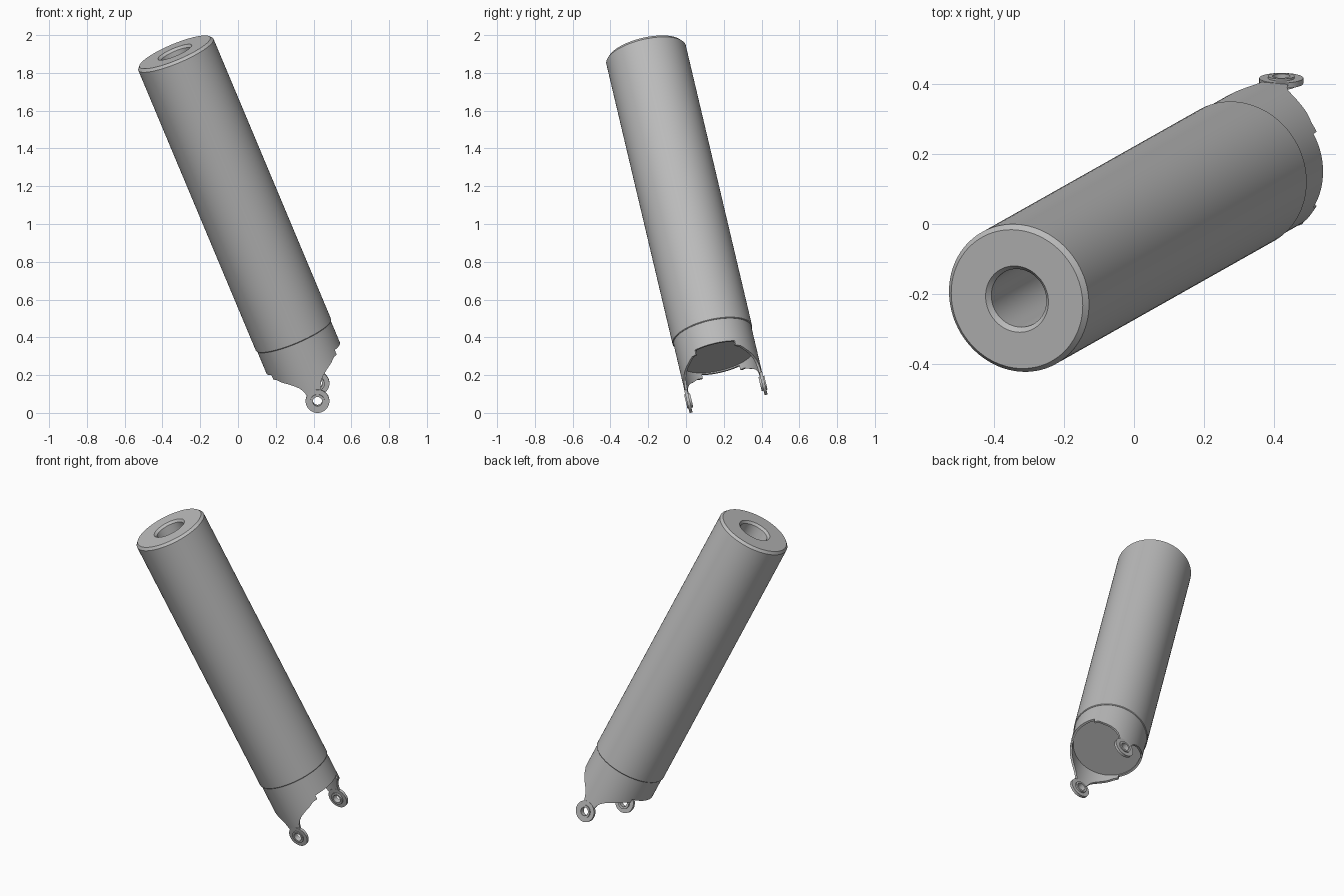
import bpy, bmesh, math
from mathutils import Matrix, Vector

cube = bpy.data.objects.get("Cube")
if cube:
    bpy.data.objects.remove(cube, do_unlink=True)

grey = bpy.data.materials.new("plain grey")
grey.use_nodes = True
colour = (0.5, 0.5, 0.5, 1)
grey.diffuse_color = colour
grey.node_tree.nodes["Principled BSDF"].inputs["Base Color"].default_value = colour

# Tilted frame: z along the tube, y towards the rear ear, origin at the seam
AXIS = Vector((-0.378, -0.213, 0.901)).normalized()
REAR = Vector((0, AXIS.z, -AXIS.y)).normalized()
SIDE = REAR.cross(AXIS)
FRAME = Matrix((SIDE, REAR, AXIS)).transposed().to_4x4()
FRAME.translation = (0.295, 0.14, 0.41)

LENGTH = 1.665      # tube length above the seam
SKIRT_R = 0.211
WALL = 0.013
EAR_Z = -0.333


def finish(name, bm, matrix):
    bmesh.ops.remove_doubles(bm, verts=bm.verts, dist=1e-6)
    bmesh.ops.recalc_face_normals(bm, faces=bm.faces)
    bm.transform(matrix)
    mesh = bpy.data.meshes.new(name)
    bm.to_mesh(mesh)
    bm.free()
    mesh.materials.append(grey)
    obj = bpy.data.objects.new(name, mesh)
    bpy.context.collection.objects.link(obj)
    bpy.ops.object.select_all(action="DESELECT")
    obj.select_set(True)
    bpy.context.view_layer.objects.active = obj
    bpy.ops.object.shade_smooth_by_angle(angle=math.radians(30))


def lathe(name, profile, matrix, steps=96, closed=False):
    """Turn a (radius, height) profile about z."""
    bm = bmesh.new()
    verts = [bm.verts.new((r, 0, z)) for r, z in profile]
    pairs = list(zip(verts, verts[1:]))
    if closed:
        pairs.append((verts[-1], verts[0]))
    edges = [bm.edges.new(p) for p in pairs]
    bmesh.ops.spin(bm, geom=verts + edges, cent=(0, 0, 0), axis=(0, 0, 1),
                   angle=math.tau, steps=steps, use_merge=True)
    finish(name, bm, matrix)


def washer(name, inner, outer, low, high, matrix):
    lathe(name, [(inner, low), (outer, low), (outer, high), (inner, high)],
          matrix, 48, True)


# Tube with chamfered top, deep bore and the recessed floor below the seam
lathe("tube_body", [
    (0, -0.125), (0.204, -0.125), (0.204, 0), (0.213, 0), (0.216, 0.004),
    (0.216, LENGTH - 0.015), (0.203, LENGTH), (0.097, LENGTH),
    (0.085, LENGTH - 0.014), (0.085, LENGTH - 0.8), (0, LENGTH - 0.8)], FRAME)

# Lower edge of the skirt: sideways offset and height, from side to ear
EDGE = [(SKIRT_R, -0.132), (0.1811, -0.132), (0.1809, -0.158), (0.165, -0.16),
        (0.14, -0.18), (0.11, -0.197), (0.08, -0.218), (0.06, -0.238),
        (0.048, -0.26), (0.04, -0.287), (0, -0.287)]


def edge_height(u):
    for (u0, z0), (u1, z1) in zip(EDGE, EDGE[1:]):
        if u >= u1:
            return z0 + (z1 - z0) * (u0 - u) / (u0 - u1)
    return EDGE[-1][1]


# Skirt: thin wall with notched sides, sweeping down to both ears
quarter = [math.radians(a) for a in range(0, 90)]
quarter += [math.acos(u / SKIRT_R) for u, z in EDGE[1:-1]]
angles = sorted(set(
    [a for a in quarter]
    + [math.pi - a for a in quarter if a > 0]
    + [math.pi + a for a in quarter]
    + [math.tau - a for a in quarter if a > 0]
    + [math.pi / 2, math.pi * 1.5]))
bm = bmesh.new()
columns = []
for a in angles:
    c, s = math.cos(a), math.sin(a)
    low = edge_height(abs(c) * SKIRT_R)
    columns.append([bm.verts.new((r * c, r * s, z)) for r, z in (
        (SKIRT_R, 0.002), (SKIRT_R, low),
        (SKIRT_R - WALL, low), (SKIRT_R - WALL, 0.002))])
for left, right in zip(columns, columns[1:] + columns[:1]):
    for i in range(4):
        j = (i + 1) % 4
        bm.faces.new((left[i], right[i], right[j], left[j]))
finish("skirt", bm, FRAME)

# Mounting ears with a raised eyelet, front and rear
for name, turn in (("rear", -90), ("front", 90)):
    place = (FRAME @ Matrix.Translation((0, 0, EAR_Z))
             @ Matrix.Rotation(math.radians(turn), 4, "X"))
    washer(name + "_ear", 0.03, 0.063, 0.196, 0.212, place)
    washer(name + "_eyelet", 0.025, 0.038, 0.186, 0.218, place)
